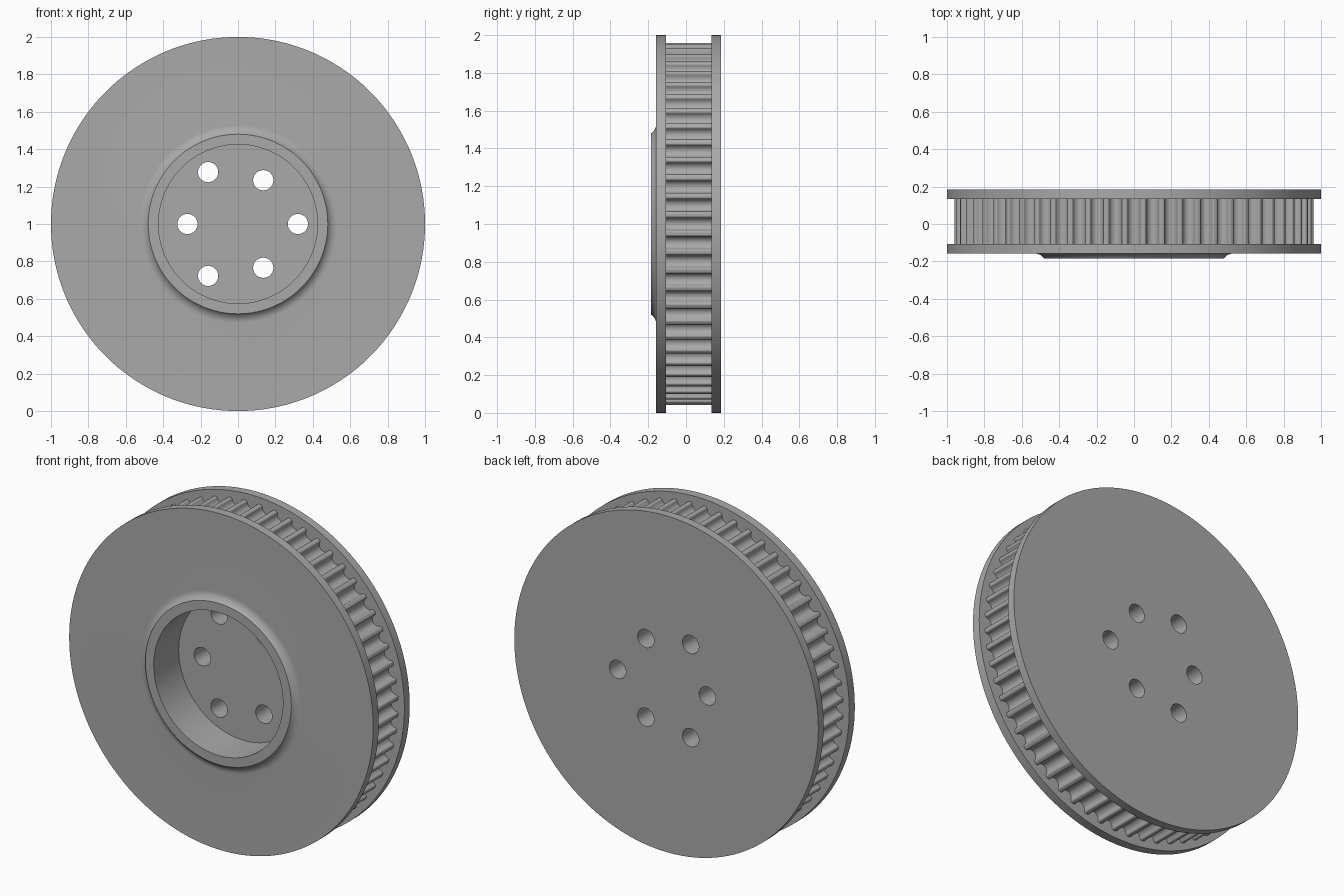
import bpy, bmesh, math
from math import sin, cos, pi, tau

cube = bpy.data.objects.get("Cube")
if cube:
    bpy.data.objects.remove(cube)

steel = bpy.data.materials.new("grey steel")
steel.use_nodes = True
steel.diffuse_color = (0.4, 0.4, 0.4, 1)
steel.node_tree.nodes["Principled BSDF"].inputs["Base Color"].default_value = (0.4, 0.4, 0.4, 1)

FRONT, BACK = -0.185, 0.185
FLANGE_FRONT, RIM_FRONT, RIM_BACK = -0.158, -0.106, 0.135
FLOOR = 0.05
TEETH = 60


def sweep_rings(name, rings, caps):
    """Join rings of (x, y, z) points into a skin, optionally capping the ends."""
    bm = bmesh.new()
    loops = [[bm.verts.new(p) for p in ring] for ring in rings]
    for a, b in zip(loops, loops[1:]):
        n = len(a)
        for i in range(n):
            bm.faces.new((a[i], a[(i + 1) % n], b[(i + 1) % n], b[i]))
    if caps:
        bm.faces.new(loops[0])
        bm.faces.new(loops[-1])
    bmesh.ops.recalc_face_normals(bm, faces=bm.faces)
    mesh = bpy.data.meshes.new(name)
    bm.to_mesh(mesh)
    bm.free()
    obj = bpy.data.objects.new(name, mesh)
    bpy.context.collection.objects.link(obj)
    mesh.materials.append(steel)
    return obj


def lathe(name, profile, x=0, z=1, segments=180):
    """Turn (radius, y) points about an axis parallel to y."""
    rings = [[(x + r * cos(tau * i / segments), y, z + r * sin(tau * i / segments))
              for i in range(segments)] for r, y in profile]
    return sweep_rings(name, rings, True)


def smooth(obj, degrees):
    bpy.ops.object.select_all(action="DESELECT")
    obj.select_set(True)
    bpy.context.view_layer.objects.active = obj
    bpy.ops.object.shade_smooth_by_angle(angle=math.radians(degrees))


# Hub: pocket, raised lip with concave fillet, both flanges and the core
bend = 0.06
sweep = math.asin(0.05 / bend)
fillet = [(0.53 - bend * sin(sweep * (1 - i / 8)),
           FLANGE_FRONT - bend * (1 - cos(sweep * (1 - i / 8)))) for i in range(9)]
profile = [(0.425, FLOOR), (0.425, FRONT)] + fillet + [
    (1, FLANGE_FRONT), (1, RIM_FRONT), (0.9, RIM_FRONT),
    (0.9, RIM_BACK), (1, RIM_BACK), (1, BACK)]
hub = lathe("flanged_hub", profile)

# Six bolt holes on two alternating radii
bpy.context.view_layer.objects.active = hub
for i in range(6):
    radius = 0.27 if i % 2 else 0.32
    if i in (1, 3, 5):
        radius = 0.27
    a = i * pi / 3
    cutter = lathe("hole_cutter", [(0.054, 0), (0.054, 0.3)],
                   radius * cos(a), 1 + radius * sin(a), 40)
    cut = hub.modifiers.new("bolt_hole", "BOOLEAN")
    cut.operation = "DIFFERENCE"
    cut.solver = "EXACT"
    cut.object = cutter
    bpy.ops.object.modifier_apply(modifier=cut.name)
    bpy.data.objects.remove(cutter)
smooth(hub, 30)

# Toothed rim: round grooves between narrow teeth with rounded tips
mid, groove, tip = 0.95, 0.034, 0.01
tooth = [(-groove - tip + tip * sin(t * pi / 8), mid + tip * cos(t * pi / 8)) for t in range(4)]
tooth += [(-groove * cos(t * pi / 12), mid - groove * sin(t * pi / 12)) for t in range(13)]
tooth += [(-x, r) for x, r in reversed(tooth[:4])]
outline = [(r, k * tau / TEETH + x / mid) for k in range(TEETH) for x, r in tooth]
rim = sweep_rings("toothed_rim", [[(r * cos(a), y, 1 + r * sin(a)) for r, a in outline]
                                  for y in (RIM_FRONT, RIM_BACK)], False)
smooth(rim, 40)
